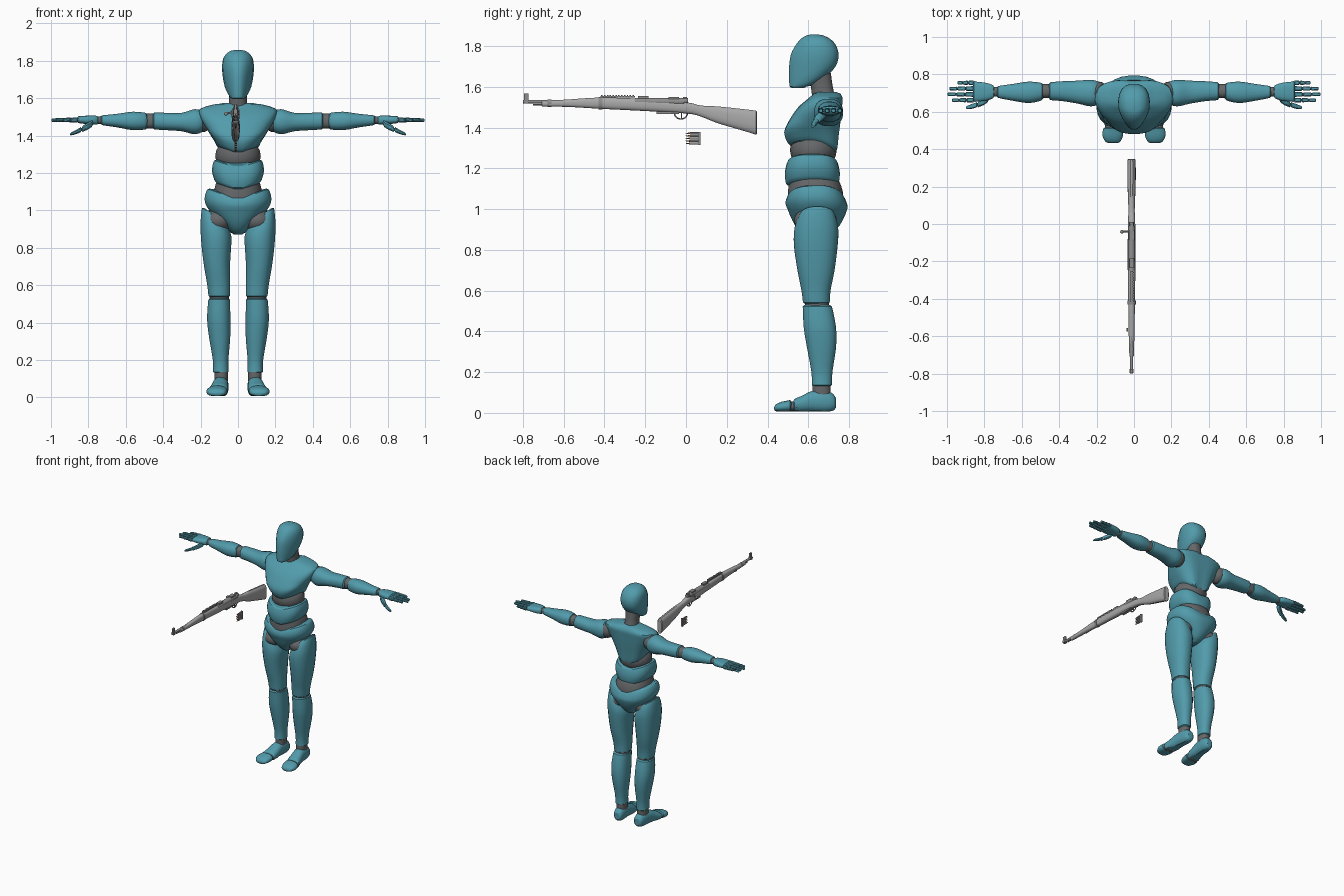
import bpy, bmesh, math
from mathutils import Vector

old = bpy.data.objects.get("Cube")
if old:
    bpy.data.objects.remove(old, do_unlink=True)


def material(name, color):
    m = bpy.data.materials.new(name)
    m.use_nodes = True
    m.diffuse_color = (*color, 1)
    m.node_tree.nodes["Principled BSDF"].inputs["Base Color"].default_value = (*color, 1)
    return m


TEAL = material("teal_shell", (.085, .33, .41))
JOINT = material("dark_grey_joint", (.13, .135, .14))
STOCK = material("light_grey_stock", (.40, .40, .40))
METAL = material("grey_metal", (.27, .27, .27))
COPPER = material("copper", (.32, .12, .06))


def finish(name, bm, mat, angle=32):
    bmesh.ops.recalc_face_normals(bm, faces=bm.faces)
    mesh = bpy.data.meshes.new(name)
    bm.to_mesh(mesh)
    bm.free()
    mesh.materials.append(mat)
    mesh.shade_smooth()
    mesh.set_sharp_from_angle(angle=math.radians(angle))
    obj = bpy.data.objects.new(name, mesh)
    bpy.context.collection.objects.link(obj)
    return obj


def spline(rows, steps):
    """Catmull-Rom interpolation of the section rows."""
    rows = [Vector(r) for r in rows]
    out = []
    for i in range(len(rows) - 1):
        a, b = rows[max(i - 1, 0)], rows[i]
        c, d = rows[i + 1], rows[min(i + 2, len(rows) - 1)]
        for k in range(steps):
            s = k / steps
            out.append(b + (c - a) * (s / 2) + (a * 2 - b * 5 + c * 4 - d) * (s * s / 2)
                       + (b * 3 - a - c * 3 + d) * (s ** 3 / 2))
    return out + [rows[-1]]


def loft(name, axis, rows, mat, steps=3, sides=20, power=2.3, soft=.01, warp=None, side=1):
    """Skin oval sections; each row is position, two centres and two radii."""
    rows = spline(rows, steps)
    if soft:  # rounded rims at both ends
        for end, nxt in ((0, 1), (-1, -2)):
            rim = rows[end].copy()
            rim[3] = max(rim[3] - soft, rim[3] * .3)
            rim[4] = max(rim[4] - soft, rim[4] * .3)
            step = rows[nxt][0] - rim[0]
            rows[end][0] += math.copysign(min(soft * .7, abs(step) * .6), step)
            rows.insert(0 if end == 0 else len(rows), rim)
    bm = bmesh.new()
    rings = []
    for t, u, v, ru, rv in rows:
        ring = []
        for k in range(sides):
            a = math.tau * (k + .5) / sides
            c, s = math.cos(a), math.sin(a)
            p = u + ru * math.copysign(abs(c) ** (2 / power), c)
            q = v + rv * math.copysign(abs(s) ** (2 / power), s)
            co = Vector({"x": (t, p, q), "y": (p, t, q), "z": (p, q, t)}[axis])
            if warp:
                warp(co)
            co.x *= side
            ring.append(bm.verts.new(co))
        rings.append(ring)
    for a, b in zip(rings, rings[1:]):
        for k in range(sides):
            n = (k + 1) % sides
            bm.faces.new((a[k], a[n], b[n], b[k]))
    bm.faces.new(rings[0])
    bm.faces.new(rings[-1])
    return finish(name, bm, mat)


def box(name, center, size, mat):
    bm = bmesh.new()
    bmesh.ops.create_cube(bm, size=1)
    bmesh.ops.scale(bm, vec=size, verts=bm.verts)
    bmesh.ops.translate(bm, vec=center, verts=bm.verts)
    return finish(name, bm, mat)


def ball(name, center, size, mat):
    bm = bmesh.new()
    bmesh.ops.create_uvsphere(bm, u_segments=16, v_segments=10, radius=1)
    bmesh.ops.scale(bm, vec=size, verts=bm.verts)
    bmesh.ops.translate(bm, vec=center, verts=bm.verts)
    return finish(name, bm, mat)


# Shape rules that bend the plain lofts
def face_wedge(co):
    front = max(0, min(1, (.62 - co.y) / .11))
    co.x *= 1 - .38 * front


def chest_arch(co):
    low = max(0, min(1, (1.45 - co.z) / .12))
    co.z += low * (.35 * min(abs(co.x), .12) - .3 * max(0, co.y - .62))
    if co.y > .68:  # groove down the spine
        co.y -= .02 * max(0, 1 - abs(co.x) / .05)


def saddle(co):
    co.z += .045 * (min(abs(co.x) / .14, 1) - .5)


def pelvis_dip(co):
    co.z -= max(0, co.z - 1) * .5 * max(0, 1 - abs(co.x) / .16)


def thigh_slant(co):
    co.z += .65 * (co.x - .115) * max(0, min(1, (co.z - .75) / .2))


def sole(co):
    co.z = max(co.z, .008)


# Head and trunk
loft("head", "z", [(1.595, 0, .55, .048, .042), (1.64, 0, .59, .066, .085),
     (1.70, 0, .62, .080, .115), (1.76, 0, .632, .086, .118), (1.81, 0, .637, .080, .096),
     (1.84, 0, .635, .060, .066), (1.857, 0, .63, .03, .03)], TEAL, power=2.5, warp=face_wedge)
loft("neck", "z", [(1.53, 0, .685, .065, .065), (1.58, 0, .67, .048, .055),
     (1.68, 0, .655, .05, .055)], JOINT)
loft("chest", "z", [(1.305, 0, .625, .11, .122), (1.37, 0, .618, .142, .137),
     (1.44, 0, .637, .172, .128), (1.50, 0, .66, .202, .110), (1.545, 0, .687, .20, .085),
     (1.575, 0, .695, .09, .06)], TEAL, sides=28, power=2.6, warp=chest_arch)
ball("upper_abdomen_joint", (0, .625, 1.29), (.122, .115, .10), JOINT)
loft("abdomen", "z", [(1.13, 0, .62, .122, .128), (1.19, 0, .62, .140, .136),
     (1.255, 0, .62, .128, .122)], TEAL, sides=28, power=2.6, warp=saddle)
loft("waist_joint", "z", [(1.03, 0, .635, .145, .135), (1.09, 0, .635, .132, .135),
     (1.16, 0, .625, .115, .118)], JOINT, sides=24)
loft("pelvis", "z", [(.87, 0, .645, .03, .06), (.92, 0, .645, .075, .11),
     (1.0, 0, .645, .155, .147), (1.06, 0, .638, .180, .150), (1.12, 0, .635, .163, .135)],
     TEAL, sides=28, power=2.4, warp=pelvis_dip)

for side, tag in ((1, "left"), (-1, "right")):
    def limb(part, axis, rows, mat=TEAL, **kw):
        loft(f"{tag}_{part}", axis, rows, mat, side=side, **kw)

    # Leg
    ball(f"{tag}_hip_joint", (side * .105, .635, .945), (.082, .105, .07), JOINT)
    limb("thigh", "z", [(.535, .10, .64, .058, .066), (.60, .103, .638, .062, .072),
         (.70, .112, .638, .070, .092), (.82, .117, .637, .081, .108),
         (.90, .118, .64, .083, .108), (.97, .122, .645, .070, .085)], warp=thigh_slant)
    limb("knee_joint", "z", [(.49, .10, .643, .052, .06), (.57, .10, .643, .052, .06)], JOINT)
    limb("shin", "z", [(.13, .092, .667, .042, .05), (.20, .093, .667, .042, .052),
         (.32, .098, .665, .057, .072), (.42, .103, .657, .063, .080),
         (.53, .101, .644, .058, .072)])
    limb("ankle_joint", "z", [(.08, .09, .665, .036, .045), (.15, .09, .665, .036, .045)], JOINT)
    limb("foot", "y", [(.735, .087, .05, .030, .035), (.69, .09, .056, .040, .054),
         (.62, .095, .056, .043, .052), (.57, .10, .043, .048, .042),
         (.525, .108, .034, .052, .032)], warp=sole)
    limb("toe_joint", "y", [(.55, .108, .033, .047, .026), (.49, .11, .03, .047, .024)],
         JOINT, warp=sole)
    limb("toes", "y", [(.518, .11, .034, .054, .030), (.47, .114, .03, .055, .025),
         (.432, .112, .023, .036, .015)], warp=sole)

    # Arm
    ball(f"{tag}_shoulder_joint", (side * .19, .70, 1.48), (.055, .062, .062), JOINT)
    limb("upper_arm", "x", [(.182, .70, 1.475, .06, .052), (.23, .70, 1.474, .072, .068),
         (.30, .705, 1.472, .062, .050), (.38, .71, 1.475, .054, .047),
         (.455, .71, 1.478, .048, .046)])
    limb("elbow_joint", "x", [(.43, .71, 1.477, .038, .04), (.51, .71, 1.477, .038, .04)], JOINT)
    limb("forearm", "x", [(.485, .708, 1.477, .046, .044), (.56, .704, 1.478, .058, .050),
         (.65, .704, 1.48, .045, .036), (.735, .706, 1.482, .031, .026)])
    limb("wrist_joint", "x", [(.71, .707, 1.482, .026, .022), (.78, .707, 1.482, .026, .02)], JOINT)
    limb("palm", "x", [(.745, .707, 1.482, .032, .023), (.79, .707, 1.483, .048, .024),
         (.862, .708, 1.485, .055, .018)], power=2.8)

    # Fingers in three segments with dark knuckles, then the thumb
    for i, reach in enumerate((.975, 1.0, .99, .945)):
        y, start = .662 + .031 * i, .858
        length = (reach - start) / 3
        for k in range(3):
            a, b, r = start + k * length, start + (k + .93) * length, .0135 - .0016 * k
            limb(f"finger_{i}_{k}", "x", [(a, y, 1.484, r, r), (b, y, 1.482, r * .9, r * .85)],
                 steps=1, sides=10, soft=.004)
        limb(f"finger_core_{i}", "x", [(start - .01, y, 1.484, .009, .009),
             (reach - length / 2, y, 1.482, .007, .007)], JOINT, steps=1, sides=8, soft=0)
    limb("thumb_base", "x", [(.775, .675, 1.468, .018, .017), (.805, .655, 1.45, .021, .019),
         (.838, .638, 1.432, .015, .014)], sides=10)
    limb("thumb_tip", "x", [(.838, .638, 1.432, .014, .013), (.87, .628, 1.417, .013, .011),
         (.898, .622, 1.407, .008, .007)], sides=10, soft=.004)

# Rifle
X = -.013
loft("rifle_stock", "y", [(-.71, X, 1.517, .012, .013), (-.57, X, 1.52, .016, .019),
     (-.42, X, 1.520, .018, .028), (-.22, X, 1.512, .021, .030), (0, X, 1.497, .020, .028),
     (.07, X, 1.482, .017, .027), (.15, X, 1.464, .020, .041), (.25, X, 1.444, .023, .051),
     (.348, X, 1.424, .022, .060)], STOCK, sides=16, power=2.6, soft=.005)


def rod(name, start, end, z, radius, mat=METAL, x=X):
    loft(name, "y", [(start, x, z, radius, radius), (end, x, z, radius, radius)], mat,
         steps=1, sides=12, power=2, soft=0)


rod("barrel", -.8, -.3, 1.528, .009)
rod("cleaning_rod", -.75, -.68, 1.512, .004)
rod("receiver", -.25, -.01, 1.527, .02)
rod("bolt", -.08, .01, 1.532, .014)
for y, r in ((-.68, .018), (-.43, .031)):
    loft("barrel_band", "y", [(y, X, 1.52, r * .75, r), (y + .02, X, 1.52, r * .75, r)],
         METAL, steps=1, soft=0)
box("front_sight", (X, -.785, 1.55), (.012, .022, .036), METAL)
box("muzzle_ring", (X, -.785, 1.528), (.022, .022, .02), METAL)
box("rail", (X, -.335, 1.551), (.014, .17, .008), METAL)
for k in range(12):
    box("rail_tooth", (X, -.413 + .014 * k, 1.557), (.018, .007, .007), METAL)
box("rear_sight", (X, -.21, 1.545), (.024, .05, .02), METAL)
box("receiver_bridge", (X, -.06, 1.542), (.03, .05, .018), METAL)
box("safety_catch", (X, -.005, 1.543), (.018, .018, .014), METAL)
box("magazine_floor", (X, -.09, 1.474), (.026, .11, .012), METAL)
loft("bolt_handle", "x", [(X, -.04, 1.53, .005, .005), (-.06, -.04, 1.518, .005, .005)],
     METAL, steps=1, sides=8, soft=0)
ball("bolt_knob", (-.064, -.042, 1.516), (.01, .01, .01), METAL)
rod("sling_swivel", -.575, -.555, 1.517, .005, x=-.036)
box("trigger", (X, -.022, 1.458), (.006, .006, .026), METAL)

# Trigger guard
guard = bpy.data.curves.new("trigger_guard", "CURVE")
guard.dimensions = "3D"
guard.bevel_depth = .004
guard.bevel_resolution = 1
path = guard.splines.new("POLY")
path.points.add(10)
for k, point in enumerate(path.points):
    a = math.pi * k / 10
    point.co = (X, -.025 + .032 * math.cos(a), 1.472 - .03 * math.sin(a), 1)
guard.materials.append(METAL)
bpy.context.collection.objects.link(bpy.data.objects.new("trigger_guard", guard))

# Spare cartridges in a clip
for k in range(5):
    z = 1.322 + .0125 * k
    rod("cartridge_case", .02, .07, z, .0055)
    loft("cartridge_tip", "y", [(.02, X, z, .0045, .0045), (-.002, X, z, .001, .001)],
         COPPER, steps=1, sides=10, soft=0)
box("cartridge_clip", (X, .066, 1.347), (.014, .008, .064), METAL)
